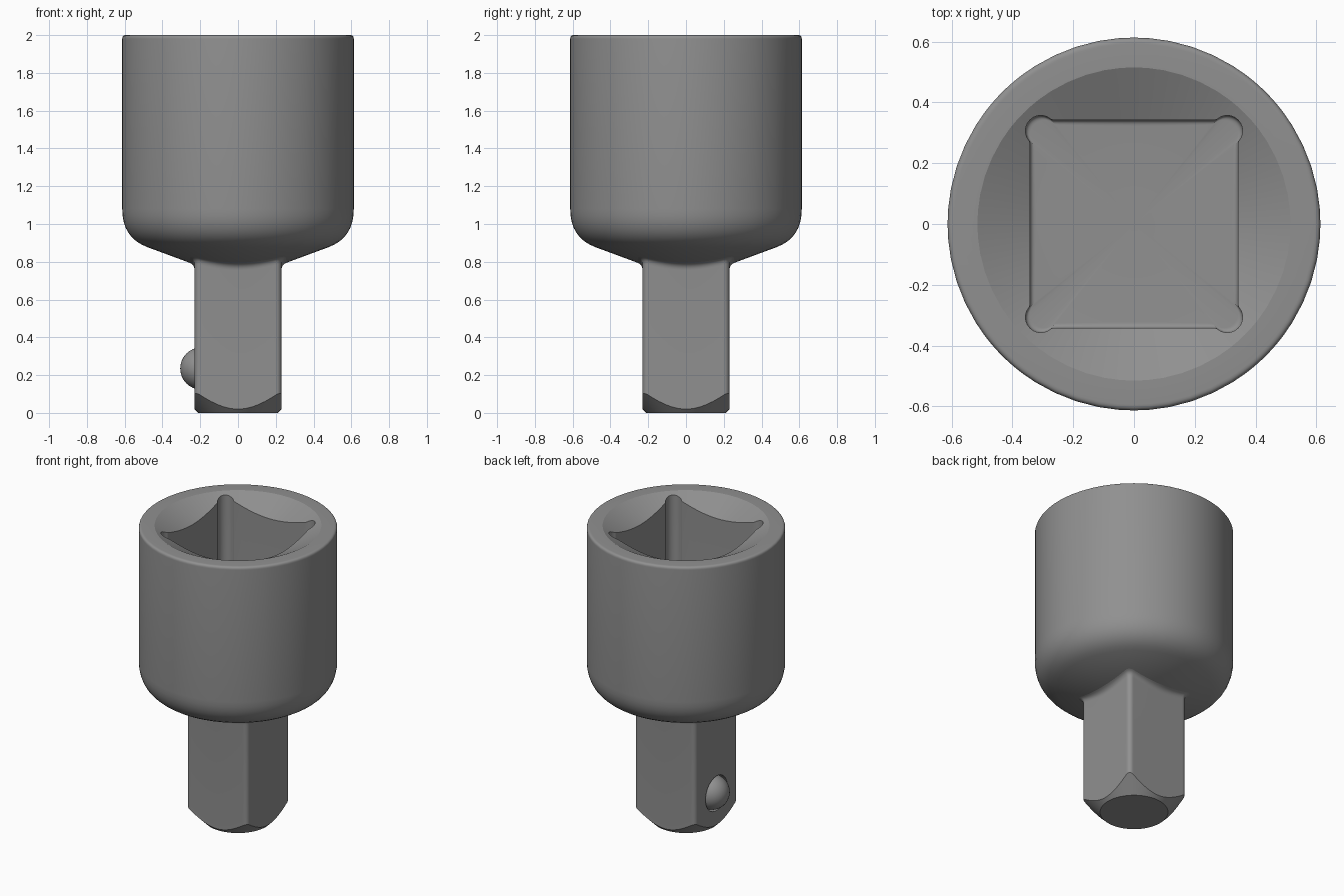
import bpy, bmesh
from math import sin, cos, sqrt, radians, pi

if "Cube" in bpy.data.objects:
    bpy.data.objects.remove(bpy.data.objects["Cube"])

steel = bpy.data.materials.new("grey_steel")
steel.use_nodes = True
steel.diffuse_color = (0.28, 0.28, 0.28, 1)
steel.node_tree.nodes["Principled BSDF"].inputs["Base Color"].default_value = (0.28, 0.28, 0.28, 1)

# Angles away from a square's corner, denser near the corner itself
HALF = [1, 2, 3, 4, 5, 6, 6.7, 8.5, 13, 20, 27, 34, 40]
OFFSETS = [-a for a in reversed(HALF)] + [0] + HALF + [45]


def bezier(p, c, q, steps=6):
    """Quadratic fillet from p to q around the corner c."""
    pts = []
    for i in range(steps + 1):
        t = i / steps
        pts.append(tuple((1 - t) ** 2 * a + 2 * t * (1 - t) * b + t * t * d
                         for a, b, d in zip(p, c, q)))
    return pts


def corner_circle(off, centre, radius):
    """Far distance along a ray to a circle on the diagonal, or 0."""
    d = centre * sqrt(2)
    k = radius ** 2 - (d * sin(off)) ** 2
    return d * cos(off) + sqrt(k) if k > 0 else 0


def square(off, half):
    return half / cos(pi / 4 - abs(off))


def shaft_radius(off):
    # Square with rounded edges
    if abs(off) < radians(4.02):
        return corner_circle(off, 0.2, 0.03)
    return square(off, 0.23)


def socket_radius(off):
    # Square with round relief in each corner
    return max(square(off, 0.342), corner_circle(off, 0.306, 0.051))


def shoulder(r):
    return 0.70 + 0.37 * r


def finish(obj):
    obj.data.materials.clear()
    obj.data.materials.append(steel)
    bpy.ops.object.select_all(action='DESELECT')
    obj.select_set(True)
    bpy.context.view_layer.objects.active = obj
    bpy.ops.object.shade_smooth_by_angle(angle=radians(25))


def sweep(name, column):
    """Turn a profile about z; its first and last points lie on the axis."""
    bm = bmesh.new()
    cols = []
    for k in range(4):
        for deg in OFFSETS:
            off = radians(deg)
            a = off + pi / 4 + k * pi / 2
            cols.append([(r * cos(a), r * sin(a), z) for r, z in column(off)])
    bottom, top = bm.verts.new(cols[0][0]), bm.verts.new(cols[0][-1])
    rings = [[bm.verts.new(p) for p in col[1:-1]] for col in cols]
    for i, a in enumerate(rings):
        b = rings[(i + 1) % len(rings)]
        bm.faces.new((bottom, b[0], a[0]))
        bm.faces.new((a[-1], b[-1], top))
        for j in range(len(a) - 1):
            bm.faces.new((a[j], b[j], b[j + 1], a[j + 1]))
    bmesh.ops.recalc_face_normals(bm, faces=bm.faces)
    mesh = bpy.data.meshes.new(name)
    bm.to_mesh(mesh)
    bm.free()
    obj = bpy.data.objects.new(name, mesh)
    bpy.context.collection.objects.link(obj)
    return obj


# Round body with a dished, square socket in its top
R, FLOOR, RIM = 0.613, 1.15, 0.515


def body_column(off):
    q = socket_radius(off)
    return ([(0, shoulder(0))]
            + bezier((0.48, shoulder(0.48)), (R, shoulder(R)), (R, 1.08), 8)
            + bezier((R, 1.98), (R, 2), (R - 0.02, 2))
            + [(RIM, 2), (q, 2 - 0.5 * (RIM - q))]
            + bezier((q, FLOOR + 0.02), (q, FLOOR), (q - 0.02, FLOOR))
            + [(0, FLOOR)])


finish(sweep("socket_body", body_column))


# Square drive shaft: conical tip below, filleted into the shoulder above
def shaft_column(off):
    r, f = shaft_radius(off), 0.03
    return ([(0, 0), (0.21, 0), (r, r - 0.21)]
            + bezier((r, shoulder(r) - f), (r, shoulder(r)), (r + f, shoulder(r + f)))
            + [(0, 0.9)])


shaft = sweep("drive_shaft", shaft_column)

# Shallow round pocket for the detent ball
BALL_Z = 0.235
bpy.ops.mesh.primitive_cylinder_add(vertices=32, radius=0.118, depth=0.2,
                                    location=(-0.26, 0, BALL_Z), rotation=(0, pi / 2, 0))
cutter = bpy.context.object
cutter.name = "pocket_cutter"
cutter.hide_render = True
cut = shaft.modifiers.new("pocket", 'BOOLEAN')
cut.operation = 'DIFFERENCE'
cut.solver = 'EXACT'
cut.object = cutter
bpy.context.view_layer.objects.active = shaft
bpy.ops.object.modifier_apply(modifier=cut.name)
bpy.data.objects.remove(cutter)
finish(shaft)

# Detent ball
bpy.ops.mesh.primitive_uv_sphere_add(segments=32, ring_count=16, radius=0.112,
                                     location=(-0.194, 0, BALL_Z))
ball = bpy.context.object
ball.name = "detent_ball"
finish(ball)
